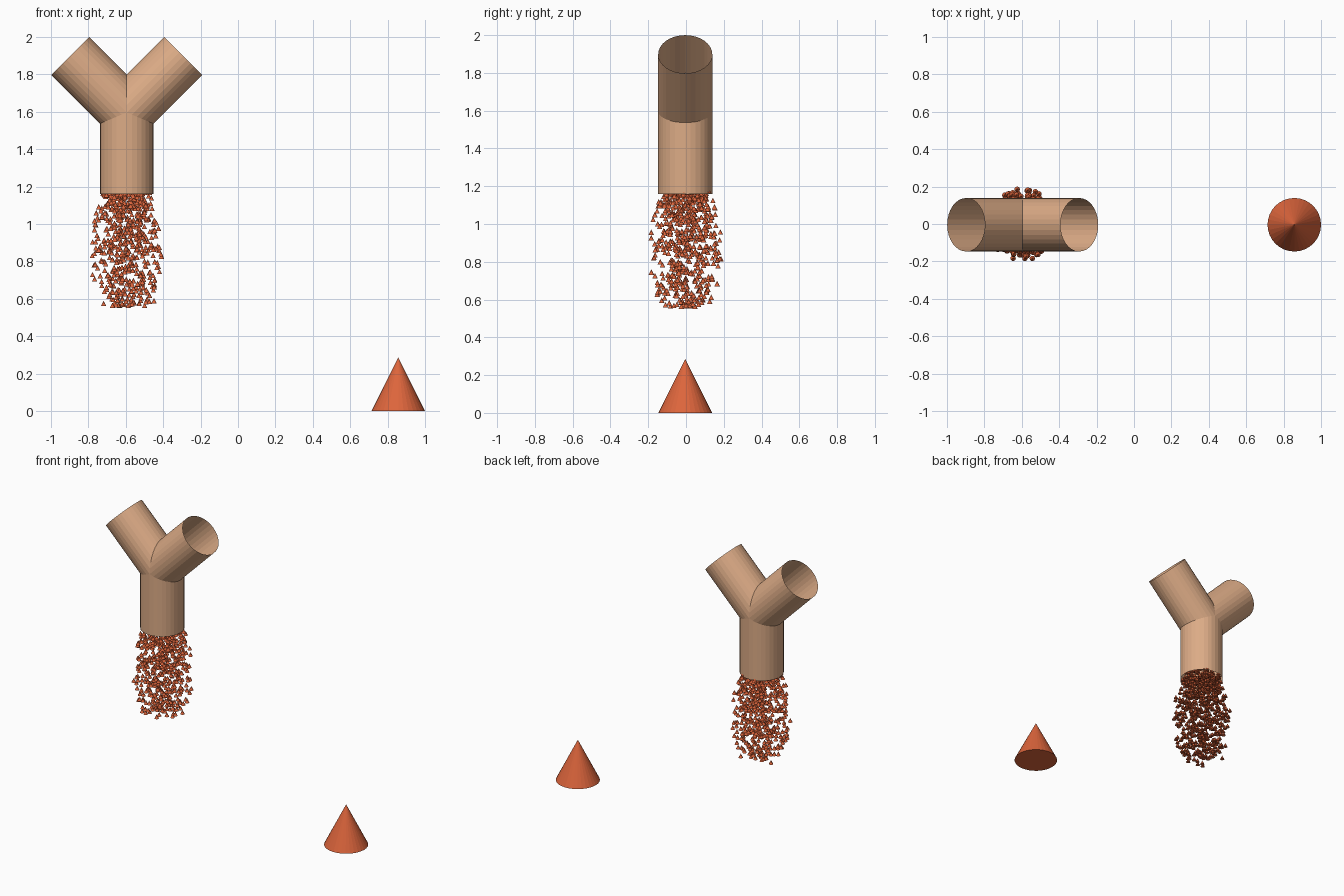
import bpy, bmesh, math, random
from mathutils import Vector, Matrix

if "Cube" in bpy.data.objects:
    bpy.data.objects.remove(bpy.data.objects["Cube"])

random.seed(4)
R, SIDES = 0.143, 32
CY = -0.004
HUB = Vector((-0.595, CY, 1.596))


def material(name, rgb):
    m = bpy.data.materials.new(name)
    m.diffuse_color = (*rgb, 1)
    m.use_nodes = True
    m.node_tree.nodes["Principled BSDF"].inputs["Base Color"].default_value = m.diffuse_color
    return m


def finish(bm, name, mat):
    me = bpy.data.meshes.new(name)
    bm.to_mesh(me)
    bm.free()
    me.materials.append(mat)
    ob = bpy.data.objects.new(name, me)
    bpy.context.collection.objects.link(ob)
    return ob


tan = material("tan", (0.72, 0.41, 0.24))
orange = material("orange", (0.72, 0.13, 0.045))

# Y-shaped open pipe: three tubes mitred where they meet at the hub
bm = bmesh.new()
MITRE = math.tan(math.radians(22.5))


def tube(axis, side, length, cut_pos, cut_neg):
    near, far = [], []
    for i in range(SIDES):
        a = 2 * math.pi * i / SIDES
        u, y = R * math.cos(a), R * math.sin(a)
        p = HUB + side * u + Vector((0, y, 0))
        t = u * cut_pos if u > 0 else -u * cut_neg
        near.append(bm.verts.new(p + axis * t))
        far.append(bm.verts.new(p + axis * length))
    for i in range(SIDES):
        j = (i + 1) % SIDES
        bm.faces.new((near[i], near[j], far[j], far[i]))


tube(Vector((0, 0, -1)), Vector((1, 0, 0)), HUB.z - 1.16, MITRE, MITRE)
for s in (-1, 1):
    tube(Vector((s, 0, 1)).normalized(), Vector((-s, 0, 1)).normalized(),
         0.428, 1, MITRE)
bmesh.ops.remove_doubles(bm, verts=bm.verts, dist=1e-4)
bmesh.ops.recalc_face_normals(bm, faces=bm.faces)
# outward normals on the open shell
bm.faces.ensure_lookup_table()
f = bm.faces[0]
if f.normal.dot(f.calc_center_median() - Vector((HUB.x, CY, 1.3))) < 0:
    bmesh.ops.reverse_faces(bm, faces=bm.faces)
finish(bm, "branch_pipe", tan)


def add_cone(bm, base, scale, sides):
    bmesh.ops.create_cone(
        bm, cap_ends=True, segments=sides, radius1=R * scale, radius2=0,
        depth=2 * R * scale,
        matrix=Matrix.Translation(base + Vector((0, 0, R * scale))))


# Large cone on the ground
bm = bmesh.new()
add_cone(bm, Vector((0.857, CY, 0)), 1, SIDES)
finish(bm, "large_cone", orange)

# Stream of tiny cones falling out of the pipe, thinning out downwards
bm = bmesh.new()
for i in range(720):
    f = random.random() ** 1.8
    spread = 0.13 + 0.062 * min(1, f / 0.35) - 0.05 * max(0, (f - 0.7) / 0.3)
    r = spread * random.random() ** 0.62
    a = random.uniform(0, 2 * math.pi)
    add_cone(bm, Vector((HUB.x + r * math.cos(a), r * math.sin(a),
                         1.17 - 0.62 * f)), 0.1, 16)
finish(bm, "falling_cones", orange)
